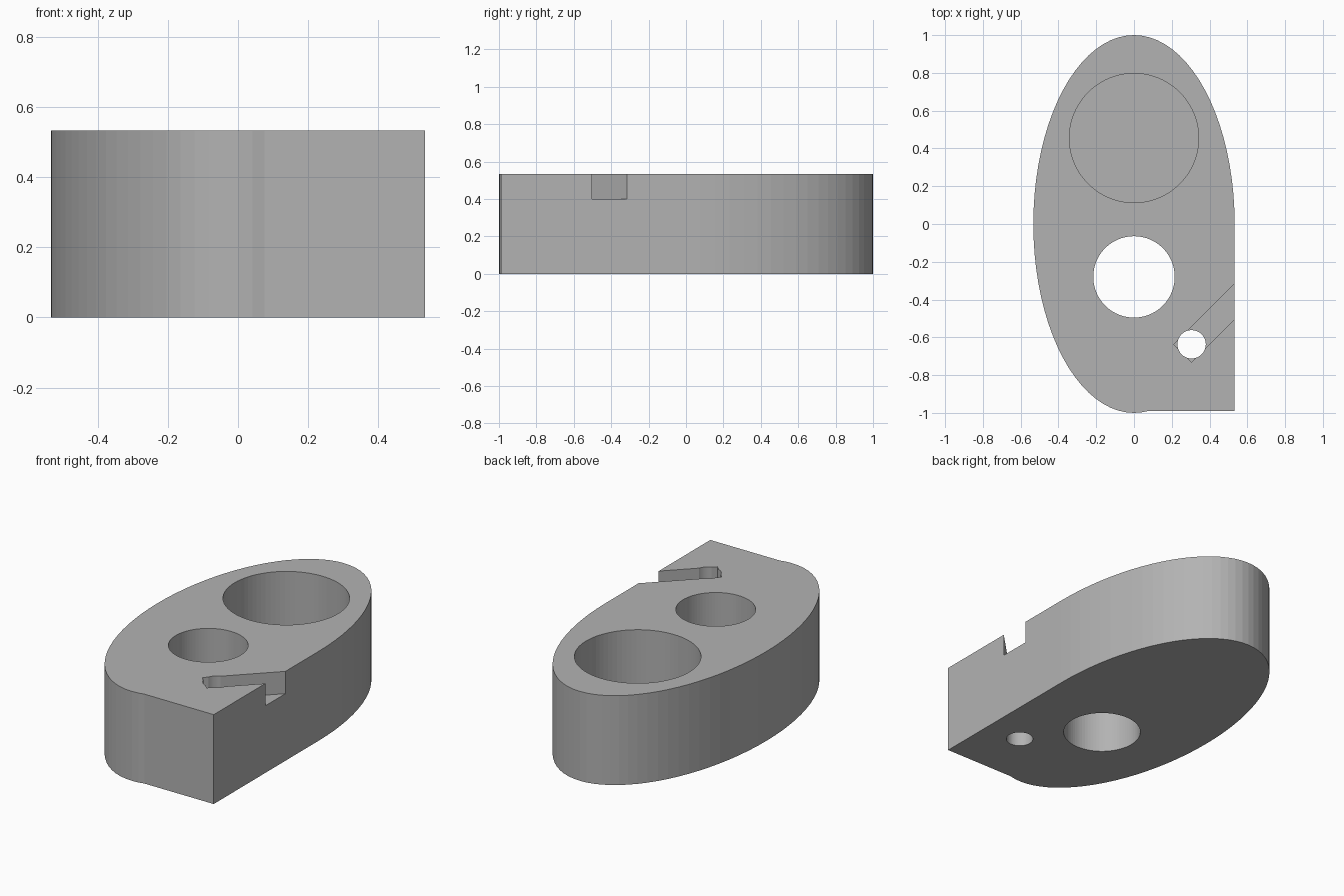
import bpy, bmesh, math

if "Cube" in bpy.data.objects:
    bpy.data.objects.remove(bpy.data.objects["Cube"])

H = 0.533        # body height
A = 0.533        # half width
SEG = 80

grey = bpy.data.materials.new("plain grey")
grey.diffuse_color = (0.45, 0.45, 0.45, 1)
grey.use_nodes = True
grey.node_tree.nodes["Principled BSDF"].inputs["Base Color"].default_value = grey.diffuse_color


def prism(name, pts, z0, z1):
    """Extrude a closed outline from z0 to z1."""
    bm = bmesh.new()
    face = bm.faces.new([bm.verts.new((x, y, z0)) for x, y in pts])
    ext = bmesh.ops.extrude_face_region(bm, geom=[face])
    for v in ext["geom"]:
        if isinstance(v, bmesh.types.BMVert):
            v.co.z = z1
    bmesh.ops.recalc_face_normals(bm, faces=bm.faces)
    mesh = bpy.data.meshes.new(name)
    bm.to_mesh(mesh)
    bm.free()
    mesh.materials.append(grey)
    ob = bpy.data.objects.new(name, mesh)
    bpy.context.collection.objects.link(ob)
    return ob


def ring(cx, cy, rx, ry, n=SEG):
    return [(cx + rx * math.cos(2 * math.pi * i / n),
             cy + ry * math.sin(2 * math.pi * i / n)) for i in range(n)]


# Oval body whose front right quarter is squared off
front = -0.99
oval = [(x, y) for x, y in ring(0, 0, A, 1.0)
        if not (x > 0.001 and y < -0.001 and y > front)]
body = prism("body", oval + [(0.075, front), (A, front)]
             if oval[-1][0] < 0.075 else oval + [(A, front)], 0, H)

# Diagonal groove running from the small hole out through the right side
cx, cy, half, d = 0.305, -0.637, 0.067, math.sqrt(0.5)
groove = [(cx + d * (u - v), cy + d * (u + v))
          for u, v in ((-half, -half), (0.6, -half), (0.6, half), (-half, half))]

cutters = [
    prism("pocket_cutter", ring(0, 0.455, 0.342, 0.342), 0.067, H + 0.1),
    prism("centre_hole_cutter", ring(0, -0.28, 0.2155, 0.2155), -0.1, H + 0.1),
    prism("groove_cutter", groove, 0.4, H + 0.1),
    prism("small_hole_cutter", ring(cx, cy, 0.075, 0.075), -0.1, H + 0.12),
]
bpy.context.view_layer.objects.active = body
for c in cutters:
    mod = body.modifiers.new(c.name, 'BOOLEAN')
    mod.operation = 'DIFFERENCE'
    mod.solver = 'EXACT'
    mod.object = c
    bpy.ops.object.modifier_apply(modifier=mod.name)
    bpy.data.objects.remove(c)
